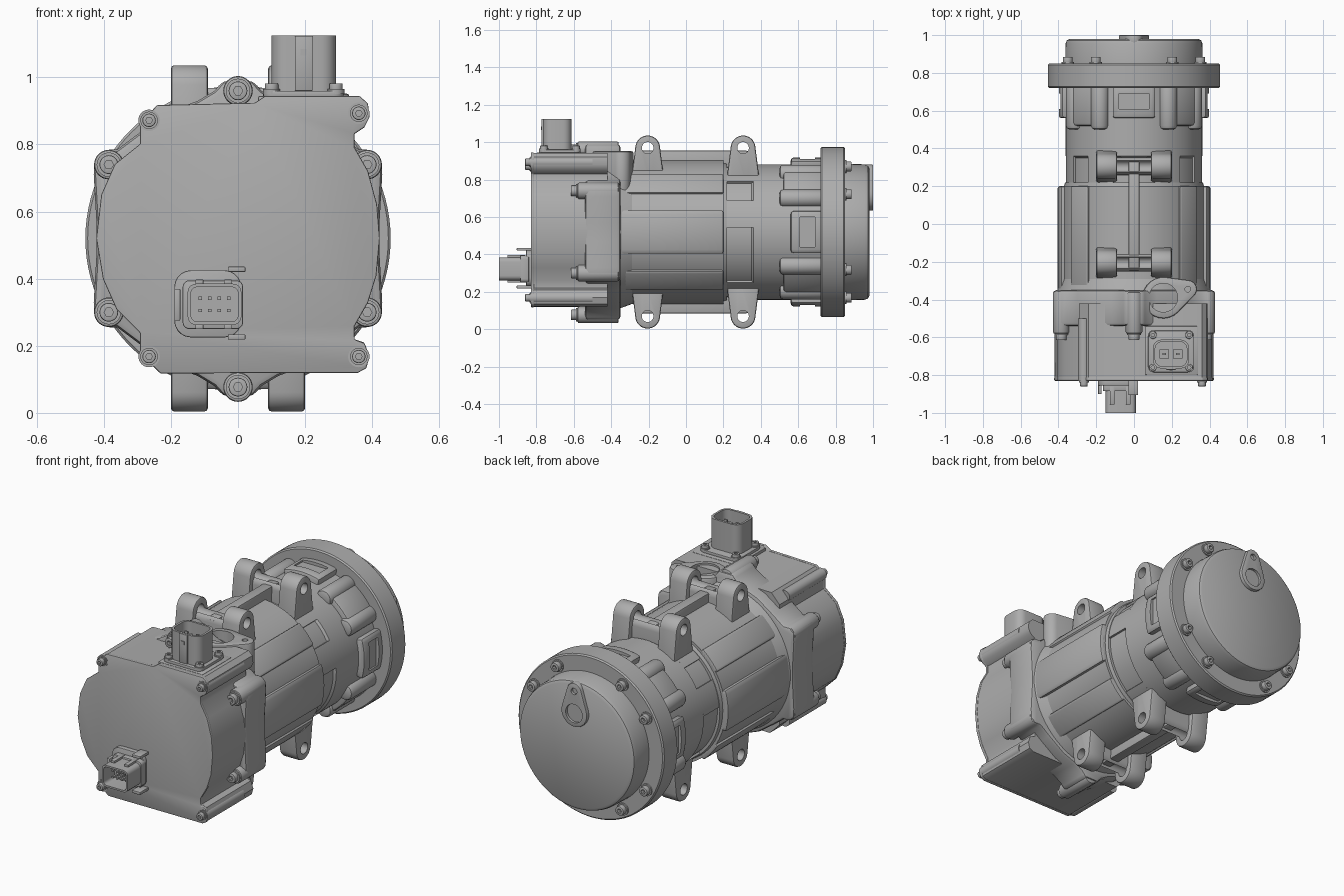
import bpy, bmesh
from math import sin, cos, pi, radians, acos, atan2, hypot

if "Cube" in bpy.data.objects:
    bpy.data.objects.remove(bpy.data.objects["Cube"])

metal = bpy.data.materials.new("cast_grey")
metal.use_nodes = True
GREY = (0.42, 0.42, 0.42, 1)
metal.diffuse_color = GREY
metal.node_tree.nodes["Principled BSDF"].inputs["Base Color"].default_value = GREY
CZ = 0.52  # height of the main axis
parts, cutters = [], []


def add(name, bm, bevel=0):
    bmesh.ops.recalc_face_normals(bm, faces=bm.faces)
    mesh = bpy.data.meshes.new(name)
    bm.to_mesh(mesh)
    bm.free()
    mesh.materials.append(metal)
    obj = bpy.data.objects.new(name, mesh)
    bpy.context.collection.objects.link(obj)
    if bevel:
        mod = obj.modifiers.new("bevel", "BEVEL")
        mod.width, mod.segments, mod.limit_method = bevel, 2, "ANGLE"
        mod.angle_limit = radians(40)
    parts.append(obj)
    return obj


def loft(name, rings, bevel=0):
    """Skin matching rings of points and cap both ends."""
    bm = bmesh.new()
    loops = [[bm.verts.new(p) for p in ring] for ring in rings]
    n = len(loops[0])
    for a, b in zip(loops, loops[1:]):
        for i in range(n):
            j = (i + 1) % n
            bm.faces.new((a[i], a[j], b[j], b[i]))
    bm.faces.new(loops[0])
    bm.faces.new(loops[-1])
    return add(name, bm, bevel)


PLACE = {"x": lambda u, v, t: (t, u, v),
         "y": lambda u, v, t: (u, t, v),
         "z": lambda u, v, t: (u, v, t)}


def prism(name, pts, axis, a, b, bevel=0):
    return loft(name, [[PLACE[axis](u, v, t) for u, v in pts] for t in (a, b)], bevel)


def circle(u, v, r, n=32):
    return [(u + r * cos(2 * pi * i / n), v + r * sin(2 * pi * i / n)) for i in range(n)]


def cyl(name, u, v, r, axis, a, b, bevel=0, n=32):
    return prism(name, circle(u, v, r, n), axis, a, b, bevel)


def lathe(name, profile, n=96):
    return loft(name, [[(x, y, z) for x, z in circle(0, CZ, r, n)] for y, r in profile])


def arc(u, v, r, a, b, n=10):
    return [(u + r * cos(a + (b - a) * i / n), v + r * sin(a + (b - a) * i / n))
            for i in range(n + 1)]


def teardrop(u1, v1, r1, u2, v2, r2):
    """Outline wrapped tightly around two circles."""
    d = atan2(v2 - v1, u2 - u1)
    t = acos((r1 - r2) / hypot(u2 - u1, v2 - v1))
    return arc(u1, v1, r1, d + t, d + 2 * pi - t, 16) + arc(u2, v2, r2, d - t, d + t)


def rrect(u1, v1, u2, v2, r):
    return (arc(u2 - r, v2 - r, r, 0, pi / 2, 5) + arc(u1 + r, v2 - r, r, pi / 2, pi, 5)
            + arc(u1 + r, v1 + r, r, pi, 1.5 * pi, 5)
            + arc(u2 - r, v1 + r, r, 1.5 * pi, 2 * pi, 5))


def box(name, x1, x2, y1, y2, z1, z2, bevel=0):
    return prism(name, [(x1, y1), (x2, y1), (x2, y2), (x1, y2)], "z", z1, z2, bevel)


def sector(name, deg, half, r, y1, y2, bevel=0):
    a, b = radians(deg - half), radians(deg + half)
    return prism(name, arc(0, CZ, r, a, b) + arc(0, CZ, 0.3, b, a), "y", y1, y2, bevel)


def cut(obj, cutter):
    parts.remove(cutter)
    cutters.append(cutter)
    cutter.hide_render = True
    mod = obj.modifiers.new("cut", "BOOLEAN")
    mod.object, mod.solver = cutter, "EXACT"


def bolt(name, x, z, y, r, h, out):
    """Socket-head bolt along y with a washer; out is the facing direction."""
    cyl(name + "_washer", x, z, r * 1.3, "y", y - out * 0.01, y + out * 0.008, 0, 20)
    head = cyl(name, x, z, r, "y", y, y + out * h, 0.004, 20)
    cut(head, cyl("socket", x, z, r * 0.5, "y", y + out * h * 0.4, y + out * (h + 0.02), 0, 6))


# Motor housing and rear body
lathe("motor_housing", [(-0.42, 0.385), (0.2, 0.385), (0.2, 0.37), (0.22, 0.365)])
for deg in (0, 180):
    sector("housing_side_rib", deg, 17, 0.404, -0.4, 0.2, 0.01)
for deg in (42, 138, 222, 318):
    sector("housing_corner_rib", deg, 10, 0.397, -0.4, 0.2, 0.008)
lathe("rear_body", [(0.18, 0.35), (0.35, 0.35), (0.36, 0.362), (0.74, 0.362)])
for deg in (16, 164, 60, 120, 240, 300):
    sector("rear_body_panel", deg, 12, 0.362, 0.2, 0.36)

# Rear pads with slots and corner bosses
for deg in (0, 90, 180, 270):
    pad = sector("rear_pad", deg, 17, 0.398, 0.56, 0.74, 0.015)
    a = radians(deg)
    x, z = 0.4 * cos(a), CZ + 0.4 * sin(a)
    w, h = (0.02, 0.08) if deg % 180 == 0 else (0.08, 0.02)
    cut(pad, box("slot", x - w, x + w, 0.61, 0.69, z - h, z + h))
for deg in (45, 135, 225, 315):
    sector("rear_corner_pad", deg, 14, 0.392, 0.52, 0.74, 0.02)
    for side in (-15, 15):
        a = radians(deg + side)
        cyl("bolt_boss", 0.36 * cos(a), CZ + 0.36 * sin(a), 0.048, "y", 0.5, 0.74, 0.02)

# Rear flange, end cap and its bolts
lathe("rear_flange", [(0.72, 0.448), (0.727, 0.455), (0.843, 0.455), (0.85, 0.448)])
lathe("end_cap", [(0.84, 0.365), (0.955, 0.362), (0.972, 0.356), (0.98, 0.342)])
for deg in (30, 60, 120, 150, 210, 240, 300, 330):
    a = radians(deg)
    bolt("flange_bolt", 0.405 * cos(a), CZ + 0.405 * sin(a), 0.85, 0.026, 0.035, 1)

# Oval port on the end cap
port = prism("rear_port", teardrop(0, 0.715, 0.08, 0, 0.835, 0.045), "y", 0.95, 1.0, 0.004)
cut(port, cyl("bore", 0, 0.71, 0.052, "y", 0.985, 1.05))
cut(port, cyl("bore", 0, 0.835, 0.018, "y", 0.985, 1.05))

# Middle flange with six bolted ears
quarter = [(0.045, 0.47), (0.07, 0.44), (0.12, 0.41), (0.2, 0.38), (0.3, 0.31),
           (0.36, 0.265), (0.4, 0.265), (0.428, 0.24), (0.43, 0.19), (0.422, 0.05)]
right = quarter + [(x, -z) for x, z in reversed(quarter)]
outline = [(x, CZ + z) for x, z in right + [(-x, z) for x, z in reversed(right)]]
prism("middle_flange", outline, "y", -0.54, -0.35, 0.02)
lathe("flange_neck", [(-0.36, 0.41), (-0.33, 0.4), (-0.29, 0.385)])
for x, z in ((0, 0.96), (0, 0.077), (0.385, 0.74), (-0.385, 0.74), (0.385, 0.3), (-0.385, 0.3)):
    cyl("flange_ear", x, z, 0.044, "y", -0.58, -0.36, 0.008)
    bolt("ear_bolt", x, z, -0.58, 0.028, 0.035, -1)

# Electronics housing with a flat front cover
cover = [(-0.29, 0.86), (-0.24, 0.915), (0.05, 0.922), (0.08, 0.942), (0.36, 0.942),
         (0.385, 0.92), (0.39, 0.88), (0.375, 0.85), (0.345, 0.83), (0.345, 0.79),
         (0.385, 0.72), (0.412, 0.62), (0.42, 0.52), (0.41, 0.41), (0.385, 0.33),
         (0.345, 0.26), (0.345, 0.22), (0.375, 0.21), (0.39, 0.17), (0.38, 0.135),
         (0.355, 0.122), (-0.23, 0.12), (-0.29, 0.18), (-0.29, 0.24), (-0.36, 0.31),
         (-0.4, 0.4), (-0.42, 0.52), (-0.405, 0.65), (-0.365, 0.74), (-0.29, 0.8)]
prism("electronics_housing", cover, "y", -0.815, -0.42)
prism("front_cover", [(x * 1.006, CZ + (z - CZ) * 1.006) for x, z in cover],
      "y", -0.83, -0.812, 0.004)
for x, z in ((-0.265, 0.872), (0.36, 0.893), (0.36, 0.168), (-0.265, 0.168)):
    cyl("cover_ear", x, z, 0.032, "y", -0.832, -0.5)
    bolt("cover_bolt", x, z, -0.83, 0.02, 0.03, -1)

# Mounting lugs above and below, each pair joined by a bar, with a long spine
for s in (1, -1):
    def z(h): return CZ + s * h
    place = "top" if s > 0 else "bottom"
    for y in (-0.205, 0.305):
        for x in (-0.145, 0.145):
            lug = prism(place + "_lug", teardrop(y, z(0.45), 0.066, y, z(0.3), 0.085),
                        "x", x - 0.055, x + 0.055, 0.01)
            cut(lug, cyl("bore", y, z(0.45), 0.031, "x", x - 0.1, x + 0.1))
        bar = prism(place + "_lug_bar", teardrop(y, z(0.415), 0.046, y, z(0.3), 0.05),
                    "x", -0.1, 0.1)
        cut(bar, cyl("bore", y, z(0.45), 0.031, "x", -0.2, 0.2))
    box(place + "_spine", -0.03, 0.03, -0.25, 0.33, *sorted((z(0.3), z(0.435))), 0.008)

# Round coolant port on top
port = prism("top_port", teardrop(0.155, -0.39, 0.11, 0.285, -0.345, 0.048), "z", 0.7, 0.952, 0.01)
cut(port, cyl("bore", 0.155, -0.39, 0.076, "z", 0.86, 1.05))
cut(port, cyl("bore", 0.285, -0.345, 0.015, "z", 0.9, 1.05))

# Power connector on top
box("power_deck", 0.06, 0.34, -0.8, -0.54, 0.9, 0.945, 0.006)
prism("power_base", rrect(0.075, -0.785, 0.315, -0.565, 0.03), "z", 0.94, 0.96, 0.003)
tower = prism("power_socket", rrect(0.1, -0.765, 0.292, -0.612, 0.045), "z", 0.95, 1.125)
cut(tower, prism("well", rrect(0.112, -0.753, 0.28, -0.624, 0.036), "z", 0.98, 1.2))
box("power_socket_key", 0.17, 0.222, -0.772, -0.76, 0.96, 1.124, 0.002)
box("power_socket_latch", 0.187, 0.205, -0.776, -0.768, 1.065, 1.085)
for x in (0.16, 0.232):
    prism("power_pin_shroud", rrect(x - 0.026, -0.715, x + 0.026, -0.662, 0.008), "z", 0.96, 1.08)
    box("power_pin", x - 0.01, x + 0.01, -0.693, -0.684, 1.05, 1.1)
for x in (0.1, 0.292):
    for y in (-0.76, -0.588):
        cyl("power_screw_washer", x, y, 0.025, "z", 0.95, 0.966, 0, 20)
        head = cyl("power_screw", x, y, 0.02, "z", 0.95, 0.982, 0.003, 20)
        cut(head, cyl("socket", x, y, 0.01, "z", 0.97, 1.0, 0, 6))

# Signal connector on the front
prism("signal_base", rrect(-0.19, 0.225, 0.01, 0.425, 0.05), "y", -0.855, -0.82, 0.004)
prism("signal_collar", rrect(-0.165, 0.25, 0.015, 0.395, 0.02), "y", -0.885, -0.84, 0.004)
plug = prism("signal_socket", rrect(-0.15, 0.262, 0.01, 0.385, 0.025), "y", -1.0, -0.84)
cut(plug, prism("well", rrect(-0.14, 0.272, 0, 0.375, 0.018), "y", -1.1, -0.9))
for z0 in (0.305, 0.342):
    for i in range(4):
        x = -0.112 + i * 0.028
        box("signal_pin", x - 0.005, x + 0.005, -0.96, -0.88, z0 - 0.005, z0 + 0.005)
for z0 in (0.218, 0.42):
    box("signal_clip", -0.03, 0.022, -0.905, -0.825, z0, z0 + 0.016, 0.003)
for z0 in (0.25, 0.383):
    for x in (-0.115, -0.03):
        box("signal_rib", x - 0.012, x + 0.012, -0.955, -0.86, z0, z0 + 0.014, 0.002)
box("signal_side_clip", -0.19, -0.172, -0.9, -0.84, 0.275, 0.37, 0.003)

# Apply modifiers, drop helpers, shade with sharp edges kept
bpy.ops.object.select_all(action="DESELECT")
for obj in parts:
    obj.select_set(True)
bpy.context.view_layer.objects.active = parts[0]
bpy.ops.object.convert(target="MESH")
bpy.ops.object.shade_smooth_by_angle(angle=radians(35))
for obj in cutters:
    bpy.data.objects.remove(obj)
